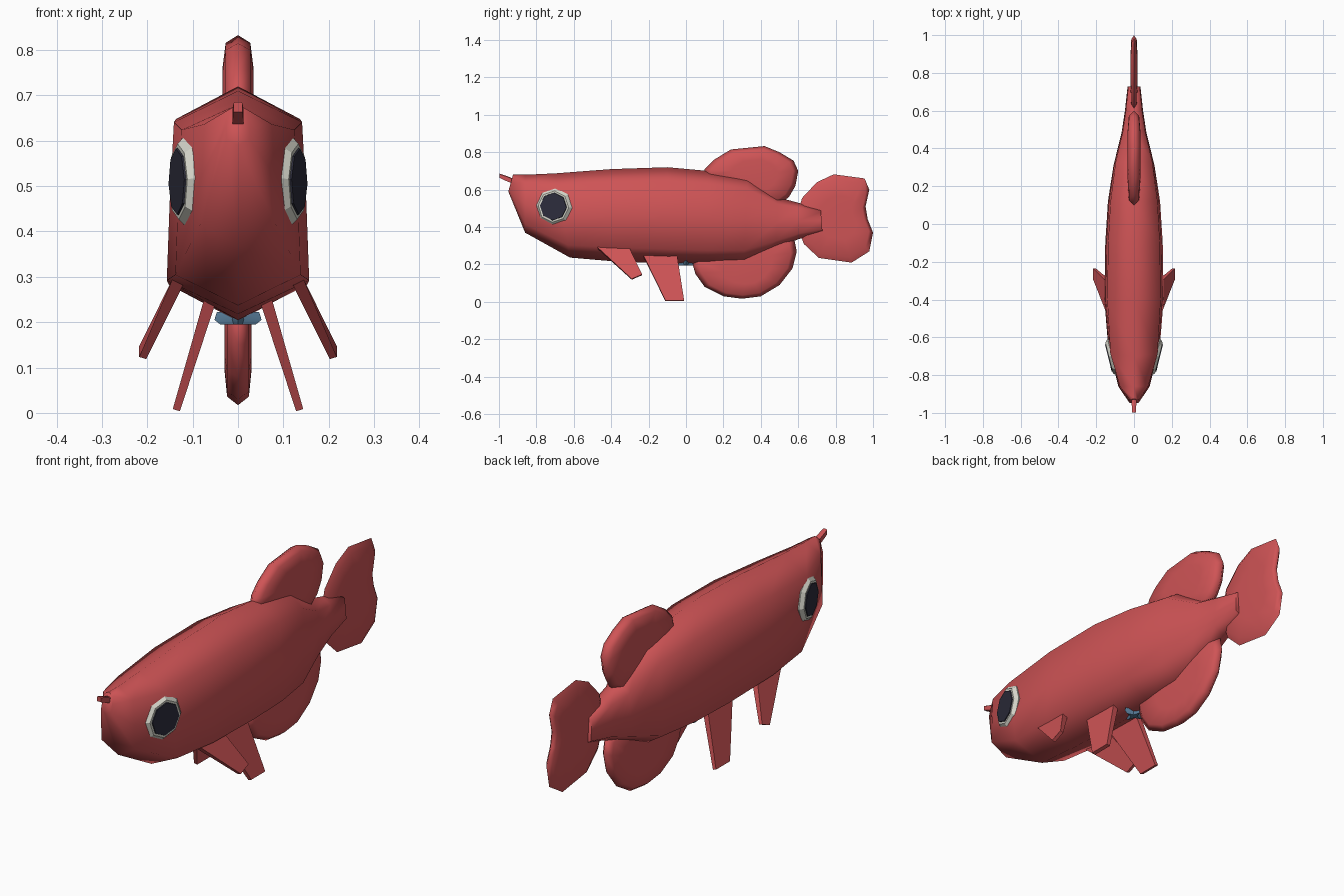
import bpy, bmesh, math
from mathutils import Vector

if "Cube" in bpy.data.objects:
    bpy.data.objects.remove(bpy.data.objects["Cube"], do_unlink=True)


def material(name, rgb):
    m = bpy.data.materials.new(name)
    m.use_nodes = True
    m.diffuse_color = (*rgb, 1)
    m.node_tree.nodes["Principled BSDF"].inputs["Base Color"].default_value = (*rgb, 1)
    return m


RED = material("coral red", (0.62, 0.088, 0.092))
WHITE = material("eye white", (0.70, 0.70, 0.62))
BLACK = material("pupil black", (0.026, 0.026, 0.045))
BLUE = material("slate blue", (0.10, 0.21, 0.33))


def loft(name, rings, mat, angle=75):
    """Skin a list of equal-sized closed rings and cap both ends."""
    bm = bmesh.new()
    rows = [[bm.verts.new(p) for p in ring] for ring in rings]
    n = len(rows[0])
    for a, b in zip(rows, rows[1:]):
        for i in range(n):
            j = (i + 1) % n
            bm.faces.new((a[i], a[j], b[j], b[i]))
    bm.faces.new(rows[0])
    bm.faces.new(rows[-1])
    bmesh.ops.recalc_face_normals(bm, faces=bm.faces)
    me = bpy.data.meshes.new(name)
    bm.to_mesh(me)
    bm.free()
    me.materials.append(mat)
    ob = bpy.data.objects.new(name, me)
    bpy.context.collection.objects.link(ob)
    bpy.ops.object.select_all(action='DESELECT')
    ob.select_set(True)
    bpy.context.view_layer.objects.active = ob
    if angle:
        bpy.ops.object.shade_smooth_by_angle(angle=math.radians(angle))
    return ob


# Body: top y, top z, bottom y, bottom z, half width
SECTIONS = [
    (-0.925, 0.68, -0.95, 0.59, 0.025),
    (-0.86, 0.68, -0.86, 0.37, 0.083),
    (-0.70, 0.687, -0.62, 0.237, 0.138),
    (-0.40, 0.71, -0.40, 0.218, 0.157),
    (-0.10, 0.72, -0.10, 0.205, 0.152),
    (0.12, 0.70, 0.12, 0.202, 0.138),
    (0.33, 0.67, 0.31, 0.207, 0.108),
    (0.49, 0.56, 0.48, 0.285, 0.066),
    (0.60, 0.53, 0.60, 0.335, 0.048),
    (0.72, 0.50, 0.73, 0.37, 0.034),
]
# Half cross-section: height from the belly (0..1), width factor
HALF = [(0.15, 1.0), (0.50, 0.96), (0.86, 0.90)]


def section(yt, zt, yb, zb, w):
    def at(t, x):
        return (x * w, yb + (yt - yb) * t, zb + (zt - zb) * t)
    return ([at(0, 0)] + [at(t, x) for t, x in HALF] + [at(1, 0)]
            + [at(t, -x) for t, x in reversed(HALF)])


loft("body", [section(*s) for s in SECTIONS], RED)


# Unpaired fins: a lens-shaped slab with a thin rim
def fin(name, outline, half, mat=RED):
    n = len(outline)
    cy = sum(p[0] for p in outline) / n
    cz = sum(p[1] for p in outline) / n

    def ring(scale, x):
        return [(x, cy + (y - cy) * scale, cz + (z - cz) * scale) for y, z in outline]
    loft(name, [ring(0.5, -half), ring(0.88, -half * 0.8), ring(1, 0),
                ring(0.88, half * 0.8), ring(0.5, half)], mat, 110)


fin("dorsal_fin", [(0.09, 0.67), (0.10, 0.71), (0.15, 0.76), (0.24, 0.815), (0.42, 0.833),
                   (0.50, 0.80), (0.575, 0.755), (0.60, 0.70), (0.585, 0.62),
                   (0.55, 0.56), (0.48, 0.51), (0.28, 0.56)], 0.034)
fin("anal_fin", [(0.03, 0.22), (0.05, 0.15), (0.10, 0.08), (0.20, 0.03), (0.30, 0.017),
                 (0.40, 0.03), (0.50, 0.09), (0.57, 0.18), (0.592, 0.27),
                 (0.58, 0.33), (0.48, 0.37), (0.20, 0.32)], 0.030)
fin("tail_fin", [(0.60, 0.48), (0.62, 0.555), (0.70, 0.64), (0.79, 0.682), (0.955, 0.66),
                 (0.98, 0.60), (0.96, 0.51), (0.972, 0.44), (1.0, 0.37), (0.98, 0.27),
                 (0.885, 0.21), (0.71, 0.235), (0.63, 0.31), (0.605, 0.38)], 0.018)


# Paired fins: tapered slabs given by front and rear edge points at root and tip
def paired_fin(name, root, tip, thick):
    for side, s in (("left", 1), ("right", -1)):
        rings = []
        for (a, b), t in ((root, thick), (tip, thick * 0.6)):
            a, b = Vector(a), Vector(b)
            off = Vector((t / 2, 0, t * 0.15))
            rings.append([(s * p.x, p.y, p.z) for p in (a - off, b - off, b + off, a + off)])
        loft(f"{side}_{name}", rings, RED, 30)


paired_fin("pelvic_fin", ((0.058, -0.235, 0.26), (0.058, -0.05, 0.26)),
           ((0.136, -0.11, 0.006), (0.136, -0.01, 0.006)), 0.026)
paired_fin("pectoral_fin", ((0.132, -0.475, 0.29), (0.132, -0.305, 0.29)),
           ((0.210, -0.29, 0.121), (0.210, -0.235, 0.145)), 0.026)

# Short feeler on the snout
loft("snout_feeler", [[(x, y, z) for x, z in ((-r, c - h), (r, c - h), (r, c + h),
                                              (r * 0.5, c + h * 1.3), (-r * 0.5, c + h * 1.3), (-r, c + h))]
                      for y, c, r, h in ((-0.91, 0.638, 0.012, 0.012), (-0.96, 0.658, 0.012, 0.012),
                                         (-0.997, 0.673, 0.010, 0.010))], RED, 40)

# Eyes: bevelled octagonal discs with a thin pupil plate, angled with the head
for side, s in (("left", 1), ("right", -1)):
    out = Vector((0.97, -0.24, 0))
    along = Vector((0.24, 0.97, 0))
    base = Vector((0.128, -0.708, 0.51))

    def disc(radius, depth):
        pts = []
        for k in range(8):
            a = k * math.pi / 4 + math.radians(4)
            p = base + out * depth + along * radius * math.sin(a)
            pts.append((s * p.x, p.y, p.z + radius * math.cos(a)))
        return pts
    loft(f"{side}_eye", [disc(0.09, -0.05), disc(0.10, -0.012), disc(0.084, 0.004)], WHITE, 30)
    loft(f"{side}_pupil", [disc(0.075, 0.002), disc(0.073, 0.008)], BLACK, 30)

# Small four-pointed star under the belly
star = [(r * math.sin(k * math.pi / 4), r * math.cos(k * math.pi / 4))
        for k in range(8) for r in [0.018 if k % 2 else 0.052]]
loft("belly_star", [[(x * f, y * f, z) for x, y in star]
                    for f, z in ((0.75, 0.195), (1, 0.205), (0.9, 0.222))], BLUE, 30)
